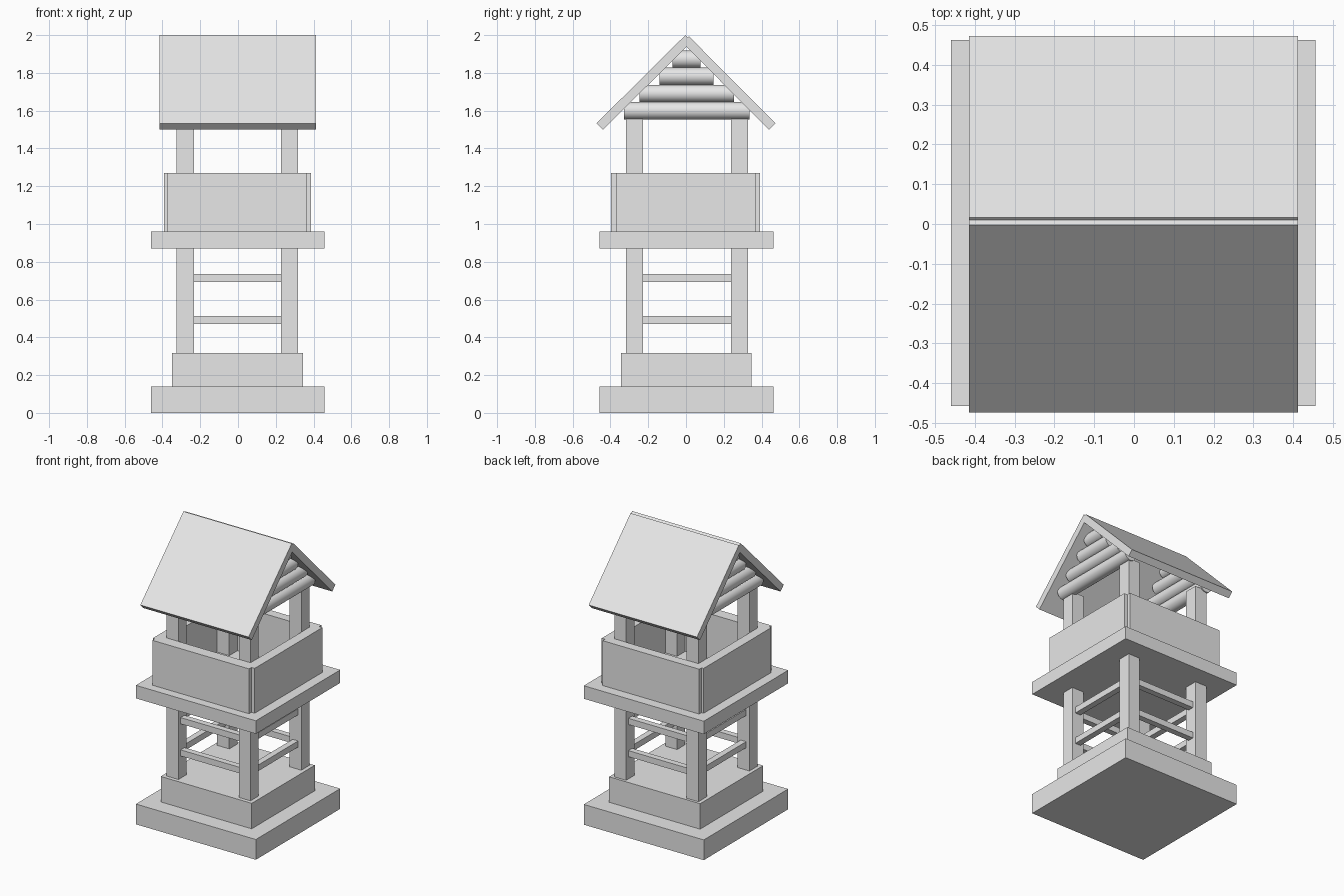
import bpy
import bmesh
from math import pi
from mathutils import Matrix, Vector

cube = bpy.data.objects.get("Cube")
if cube:
    bpy.data.objects.remove(cube, do_unlink=True)

grey = bpy.data.materials.new("plain_grey")
grey.diffuse_color = (0.8, 0.8, 0.8, 1)
grey.use_nodes = True
grey.node_tree.nodes["Principled BSDF"].inputs["Base Color"].default_value = (0.8, 0.8, 0.8, 1)


def finish(name, bm):
    bmesh.ops.recalc_face_normals(bm, faces=bm.faces)
    mesh = bpy.data.meshes.new(name)
    bm.to_mesh(mesh)
    bm.free()
    mesh.materials.append(grey)
    obj = bpy.data.objects.new(name, mesh)
    bpy.context.collection.objects.link(obj)
    return obj


def box(name, x, y, z):
    """Box from (min, max) spans."""
    bm = bmesh.new()
    spans = (x, y, z)
    size = [b - a for a, b in spans]
    mid = Vector([(a + b) / 2 for a, b in spans])
    bmesh.ops.create_cube(bm, size=1, matrix=Matrix.Translation(mid) @ Matrix.Diagonal((*size, 1)))
    return finish(name, bm)


def log(name, x, z, half, radius):
    """Round log lying along y."""
    bm = bmesh.new()
    turn = Matrix.Translation((x, 0.003, z)) @ Matrix.Rotation(pi / 2, 4, "X")
    bmesh.ops.create_cone(bm, cap_ends=True, segments=32, radius1=radius, radius2=radius,
                          depth=2 * half, matrix=turn)
    obj = finish(name, bm)
    bpy.ops.object.select_all(action="DESELECT")
    obj.select_set(True)
    bpy.context.view_layer.objects.active = obj
    bpy.ops.object.shade_smooth_by_angle()


def roof_slab(name, top, eave, side):
    """Sloping slab: outer line from ridge to eave, thickened inward."""
    inward = Vector((0, -side, -1)) * 0.034
    outer = [Vector((-0.415, *top)), Vector((-0.415, *eave))]
    bm = bmesh.new()
    ring = [outer[0], outer[1], outer[1] + inward, outer[0] + inward]
    face = bm.faces.new([bm.verts.new(p) for p in ring])
    moved = bmesh.ops.extrude_face_region(bm, geom=[face])["geom"]
    bmesh.ops.translate(bm, vec=(0.828, 0, 0), verts=[v for v in moved if isinstance(v, bmesh.types.BMVert)])
    finish(name, bm)


# Stepped base and upper floor
box("base", (-0.46, 0.457), (-0.458, 0.463), (0, 0.14))
box("plinth", (-0.35, 0.345), (-0.343, 0.346), (0.14, 0.316))
box("floor", (-0.46, 0.457), (-0.458, 0.463), (0.87, 0.96))

# Corner posts
post_x = {"right": (-0.325, -0.233), "left": (0.228, 0.318)}
post_y = {"front": (-0.317, -0.228), "back": (0.237, 0.328)}
for sx, x in post_x.items():
    for sy, y in post_y.items():
        box(f"post_{sy}_{sx}", x, y, (0.316, 1.57))

# Cross bars centred between the posts
for level, z in (("lower", (0.47, 0.512)), ("upper", (0.692, 0.735))):
    for sy, y in post_y.items():
        mid = sum(y) / 2
        box(f"{level}_bar_{sy}", (-0.233, 0.228), (mid - 0.021, mid + 0.021), z)
    for sx, x in post_x.items():
        mid = sum(x) / 2
        box(f"{level}_bar_{sx}", (mid - 0.021, mid + 0.021), (-0.228, 0.237), z)

# Parapet panels, leaving a small notch at each corner
wall_z = (0.96, 1.27)
box("wall_front", (-0.376, 0.362), (-0.397, -0.317), wall_z)
box("wall_back", (-0.376, 0.362), (0.328, 0.393), wall_z)
box("wall_right", (-0.392, -0.325), (-0.37, 0.367), wall_z)
box("wall_left", (0.318, 0.387), (-0.37, 0.367), wall_z)

# Stacked logs filling both gables
for side, x in (("right", -0.315), ("left", 0.31)):
    for i, half in enumerate((0.332, 0.25, 0.143, 0.075)):
        log(f"gable_log_{side}_{i + 1}", x, 1.6 + 0.091 * i, half, 0.046)

# Roof slabs meeting at the ridge
roof_slab("roof_front", (-0.003, 2.0), (-0.474, 1.533), -1)
roof_slab("roof_back", (0.016, 1.993), (0.473, 1.533), 1)
